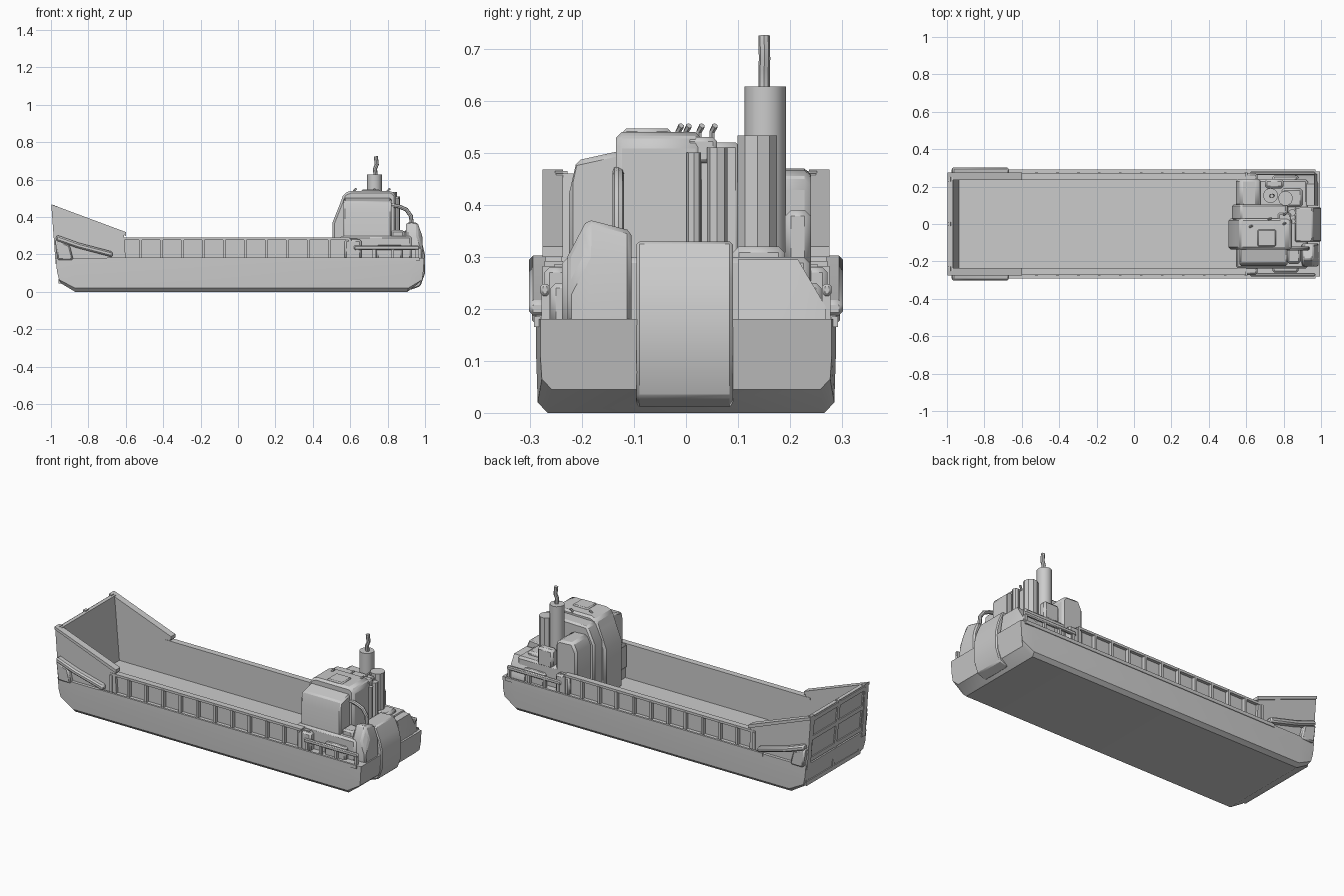
import bpy, bmesh, math
from mathutils import Vector

if "Cube" in bpy.data.objects:
    bpy.data.objects.remove(bpy.data.objects["Cube"])


def make(name, verts, faces, bevel=0.0):
    bm = bmesh.new()
    vs = [bm.verts.new(v) for v in verts]
    for f in faces:
        bm.faces.new([vs[i] for i in f])
    bmesh.ops.recalc_face_normals(bm, faces=bm.faces)
    me = bpy.data.meshes.new(name)
    bm.to_mesh(me)
    bm.free()
    ob = bpy.data.objects.new(name, me)
    bpy.context.collection.objects.link(ob)
    if bevel:
        m = ob.modifiers.new("bevel", 'BEVEL')
        m.width, m.segments = bevel, 1
    return ob


def loft(name, rings, bevel=0.0):
    n = len(rings[0])
    faces = [tuple(range(n)), tuple(range((len(rings) - 1) * n, len(rings) * n))]
    for r in range(len(rings) - 1):
        for i in range(n):
            j = (i + 1) % n
            faces.append((r * n + i, r * n + j, (r + 1) * n + j, (r + 1) * n + i))
    return make(name, [p for r in rings for p in r], faces, bevel)


def prism(name, pts, y0, y1, bevel=0.0):
    return loft(name, [[(x, y, z) for x, z in pts] for y in (y0, y1)], bevel)


def rect(x0, x1, z0, z1):
    return [(x0, z0), (x1, z0), (x1, z1), (x0, z1)]


def box(name, x0, x1, y0, y1, z0, z1, bevel=0.0):
    return prism(name, rect(x0, x1, z0, z1), y0, y1, bevel)


def tube(name, pts, r, sides=8):
    # round section swept along a path
    pts = [Vector(p) for p in pts]
    rings = []
    for i, p in enumerate(pts):
        d = (pts[min(i + 1, len(pts) - 1)] - pts[max(i - 1, 0)]).normalized()
        u = d.cross(Vector((0, 1, 0.01))).normalized()
        v = d.cross(u)
        rings.append([p + r * (math.cos(a) * u + math.sin(a) * v)
                      for a in (2 * math.pi * k / sides for k in range(sides))])
    return loft(name, rings)


def both(name, pts, y0, y1, *rest):
    # same part on both sides of the ship
    for s, side in ((1, "port"), (-1, "starboard")):
        prism(f"{name}_{side}", pts, s * y0, s * y1, *rest)


# Hull: stations of (bottom x, chine x, deck x, bottom z, half width)
rings = []
for xb, xc, xt, zb, w in [(-.945, -.957, -.975, .045, .28), (-.87, -.87, -.87, 0, .288),
                          (.905, .91, .91, 0, .288), (.965, .985, .995, .045, .28)]:
    half = [(xb, w - .022, zb), (xc, w - .003, zb + .02), (xc * .4 + xt * .6, w, .11), (xt, w, .18)]
    rings.append([(x, -y, z) for x, y, z in reversed(half)] + half)
hull = loft("hull", rings)

# Open cargo well
cut = box("well_cutter", -.945, .56, -.238, .238, .09, .4)
cut.hide_render = True
m = hull.modifiers.new("well", 'BOOLEAN')
m.object, m.operation, m.solver = cut, 'DIFFERENCE', 'EXACT'
bpy.context.view_layer.objects.active = hull
bpy.ops.object.modifier_apply(modifier="well")
bpy.data.objects.remove(cut)

# Side walls, top rails and ribs
both("side_wall", rect(-.64, .64, .17, .285), .238, .254)
both("top_rail", rect(-.64, .6, .278, .292), .236, .272)
both("rub_rail", rect(-.7, .97, .165, .185), .28, .292)
for i in range(12):
    x = -.64 + i * .112
    both(f"rib_{i}", rect(x, x + .014, .175, .282), .245, .276)

# Raised bow bulwarks and their caps
both("bow_wall", [(-.975, .15), (-.998, .462), (-.61, .315), (-.6, .17)], .238, .27)
both("bow_cap", [(-.998, .452), (-.998, .468), (-.6, .32), (-.6, .3)], .236, .276)
both("bow_fender", [(-.975, .275), (-.97, .305), (-.85, .262), (-.67, .215), (-.67, .185), (-.86, .235)],
     .262, .302, .008)
both("bow_bracket", [(-.965, .17), (-.978, .28), (-.9, .25), (-.88, .17)], .26, .296, .008)

# Bow ramp with a stiffening frame outside
prism("bow_ramp", [(-.95, .05), (-.99, .46), (-.968, .46), (-.935, .07)], -.25, .25)
for i, t in enumerate((.02, .36, .68, .96)):
    x, z = -.957 - .04 * t, .05 + .41 * t
    box(f"ramp_beam_{i}", x - .001, x + .02, -.25, .25, z - .012, z + .012)
for i, y in enumerate((-.24, 0, .24)):
    prism(f"ramp_upright_{i}", [(-.956, .05), (-.998, .465), (-.98, .465), (-.94, .05)], y - .012, y + .012)

# Wheelhouse blocks
prism("wheelhouse", [(.505, .09), (.505, .37), (.545, .47), (.565, .525), (.6, .54), (.82, .54), (.845, .52), (.845, .19)],
      -.135, .03, .012)
prism("wheelhouse_inner_side", [(.525, .09), (.525, .42), (.57, .515), (.82, .52), (.83, .19)], .02, .105, .01)
loft("starboard_house", [[(.565, y, zb), (.565, y, zt), (.82, y, zt), (.82, y, zb)]
                         for y, zb, zt in ((-.225, .17, .42), (-.21, .17, .485), (-.12, .17, .505))], .008)
prism("port_house", [(.545, .09), (.545, .42), (.57, .47), (.66, .465), (.68, .44), (.68, .17)], .095, .24, .012)
box("house_base", .545, .93, -.238, .238, .15, .3, .012)
box("roof_hatch", .66, .76, -.12, -.03, .53, .547, .006)
box("roof_locker", .77, .84, 0, .06, .48, .53, .008)
box("rear_locker", .82, .89, -.21, -.13, .25, .33, .01)
box("port_winch", .7, .8, .19, .24, .28, .39, .012)

# Roof fittings
for i, (x, y) in enumerate(((.8, 0), (.72, .025), (.8, .05), (.62, -.015))):
    tube(f"roof_post_{i}", [(x, y, .5), (x, y, .54), (x + .012, y + .006, .552)], .006, 6)

# Funnel with exhaust mast, and the squat vent behind it
tube("funnel", [(.73, .152, .28), (.73, .152, .627)], .04, 12)
tube("exhaust_mast", [(.735, .15, .62), (.733, .15, .66), (.742, .151, .68), (.737, .15, .725)], .011, 8)
tube("rear_vent", [(.81, .137, .2), (.81, .137, .515), (.81, .137, .533)], .04, 10)
box("vent_base", .79, .9, .09, .19, .25, .32, .012)
tube("mid_pipe", [(.845, .06, .28), (.845, .06, .51)], .02, 8)
tube("mid_pipe_small", [(.85, .015, .28), (.85, .015, .5)], .014, 8)

# Bent pipe over the stern deck
tube("stern_pipe", [(.81, -.13, .465), (.86, -.13, .457), (.9, -.13, .44), (.925, -.13, .405), (.93, -.13, .34)], .011)

# Stern blocks
prism("stern_engine_block", [(.86, .15), (.86, .325), (.955, .33), (.985, .26), (1.0, .2), (1.0, .1), (.975, .03), (.92, .01)],
      -.095, .09, .006)
loft("stern_starboard_tank", [[(.885, y, .17), (.9, y, z), (.96, y, z), (.985, y, z - .07), (.988, y, .17)]
                              for y, z in ((-.228, .3), (-.19, .372), (-.105, .35))], .008)
loft("stern_port_tank", [[(.86, y, .17), (.985, y, .17), (.965, y, z), (.86, y, z)]
                         for y, z in ((.1, .295), (.215, .295), (.268, .205))])

# Deck edge rails and lockers at the stern
both("stern_rail", rect(.62, .97, .225, .248), .262, .28, .005)
for i, x in enumerate((.63, .72, .82, .95)):
    both(f"stern_rail_post_{i}", rect(x, x + .015, .17, .235), .262, .278)
both("deck_locker", rect(.57, .66, .17, .28), .225, .272, .01)
both("quarter_locker", rect(.74, .88, .17, .25), .21, .26, .01)

# Smooth shading that keeps the facets
for ob in list(bpy.context.scene.objects):
    ob.select_set(True)
bpy.context.view_layer.objects.active = hull
bpy.ops.object.shade_smooth_by_angle(angle=math.radians(35))
